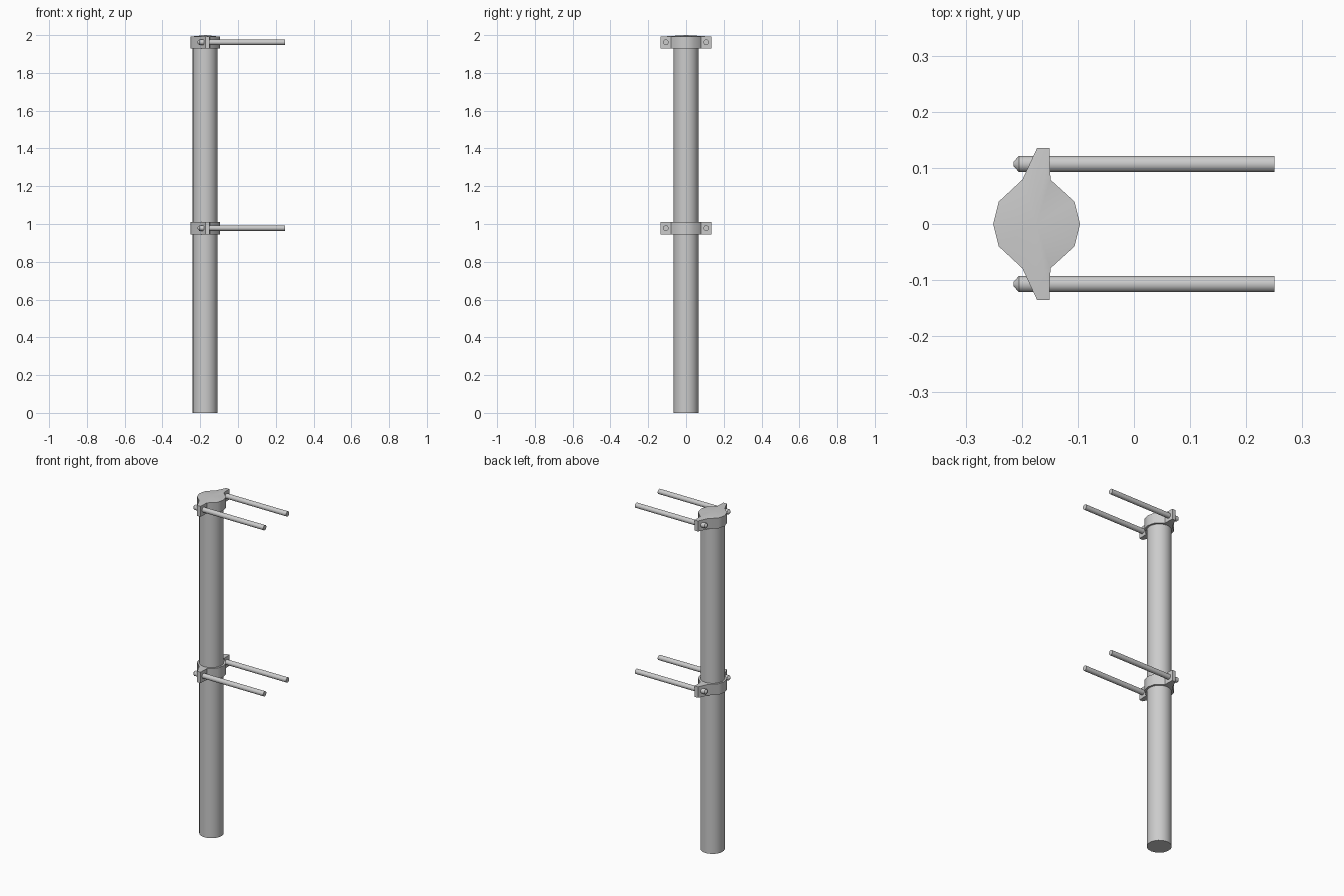
import bpy, bmesh, math
from mathutils import Matrix

cube = bpy.data.objects.get("Cube")
if cube:
    bpy.data.objects.remove(cube, do_unlink=True)

steel = bpy.data.materials.new("grey_steel")
steel.use_nodes = True
steel.diffuse_color = (0.6, 0.6, 0.6, 1)
steel.node_tree.nodes["Principled BSDF"].inputs["Base Color"].default_value = (0.6, 0.6, 0.6, 1)

POLE_X = -0.174


def add_object(name, bm):
    """Turn a bmesh into a shaded object."""
    bmesh.ops.recalc_face_normals(bm, faces=bm.faces)
    mesh = bpy.data.meshes.new(name)
    bm.to_mesh(mesh)
    bm.free()
    mesh.materials.append(steel)
    obj = bpy.data.objects.new(name, mesh)
    bpy.context.collection.objects.link(obj)
    bpy.ops.object.select_all(action="DESELECT")
    obj.select_set(True)
    bpy.context.view_layer.objects.active = obj
    bpy.ops.object.shade_smooth_by_angle(angle=math.radians(35))
    return obj


def add_pole(top):
    bm = bmesh.new()
    bmesh.ops.create_cone(bm, cap_ends=True, segments=24, radius1=0.066, radius2=0.066,
                          depth=top, matrix=Matrix.Translation((POLE_X, 0, top / 2)))
    add_object("pole", bm)


def add_clamp(name, bottom, top, crown):
    """Collar with two bolt ears; the crown lifts the middle of the top."""
    half = [(-0.241, 0.04), (-0.199, 0.079), (-0.173, 0.135),
            (-0.151, 0.135), (-0.149, 0.079), (-0.106, 0.04)]
    outline = [(-0.251, 0)] + half + [(-0.096, 0)] + [(x, -y) for x, y in reversed(half)]
    bm = bmesh.new()
    lower = [bm.verts.new((x, y, bottom)) for x, y in outline]
    upper = [bm.verts.new((x, y, top)) for x, y in outline]
    bm.faces.new(lower)
    centre = bm.verts.new((POLE_X, 0, top + crown))
    for i in range(len(outline)):
        j = (i + 1) % len(outline)
        bm.faces.new((lower[i], lower[j], upper[j], upper[i]))
        bm.faces.new((upper[i], upper[j], centre))
    add_object(name, bm)


def add_rod(name, y, z):
    """Long rod lying along x with a blunt pointed head behind the ear."""
    profile = [(-0.215, 0.004), (-0.205, 0.015), (0.25, 0.015)]
    sides = 12
    bm = bmesh.new()
    rings = []
    for x, r in profile:
        angles = [2 * math.pi * (i + 0.5) / sides for i in range(sides)]
        rings.append([bm.verts.new((x, y + r * math.cos(a), z + r * math.sin(a))) for a in angles])
    for a, b in zip(rings, rings[1:]):
        for i in range(sides):
            j = (i + 1) % sides
            bm.faces.new((a[i], a[j], b[j], b[i]))
    bm.faces.new(rings[0])
    bm.faces.new(rings[-1])
    add_object(name, bm)


add_pole(1.98)
for level, bottom, top, crown in (("middle", 0.945, 1.01, 0), ("top", 1.93, 1.992, 0.008)):
    add_clamp(level + "_clamp", bottom, top, crown)
    for side, y in (("front", -0.107), ("back", 0.107)):
        add_rod(f"{level}_{side}_rod", y, (bottom + top) / 2 + 0.001)
